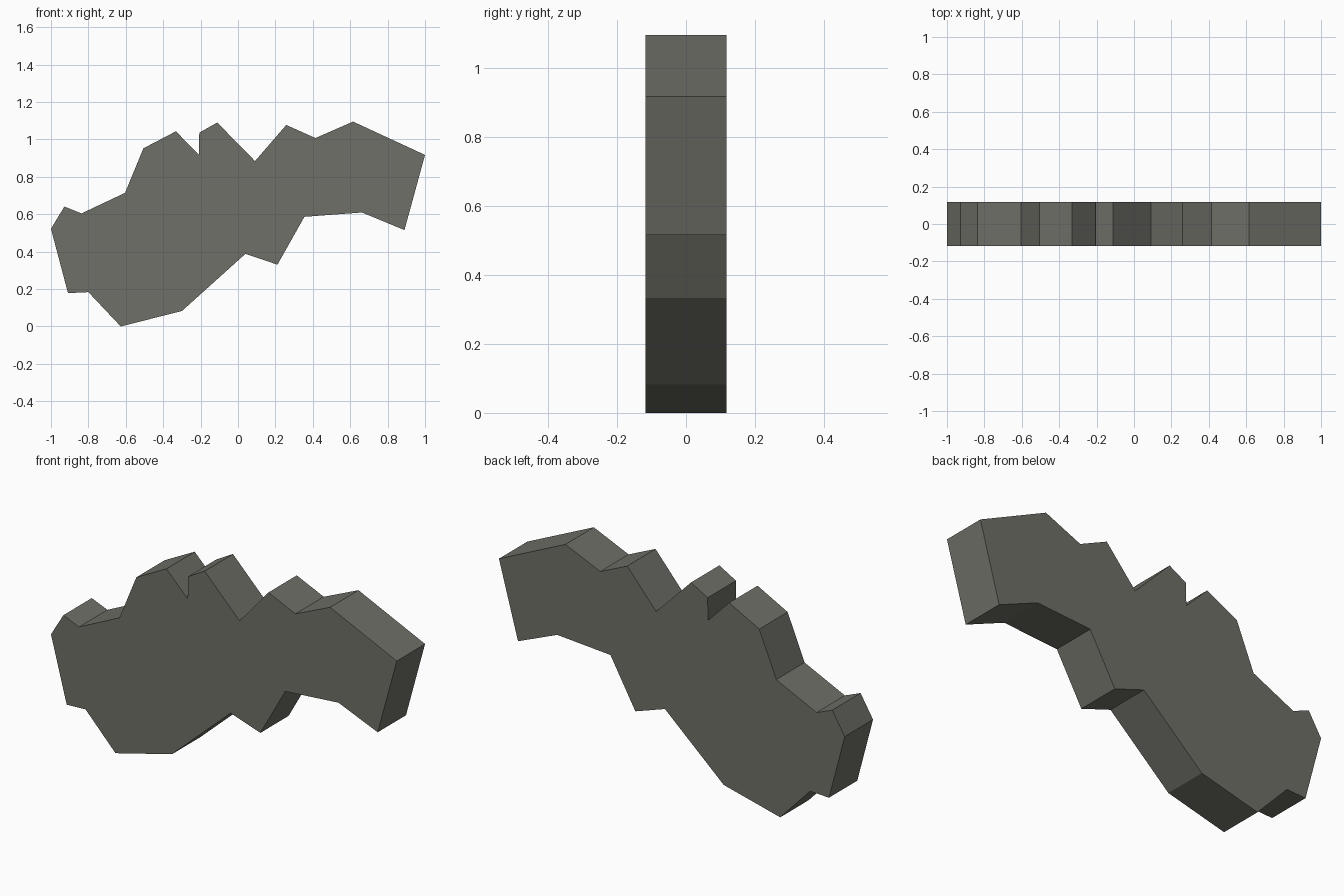
import bpy
import bmesh

cube = bpy.data.objects.get("Cube")
if cube:
    bpy.data.objects.remove(cube, do_unlink=True)

HALF_DEPTH = 0.117

# Outline of the slab in x and z, running along the top then back underneath
OUTLINE = [
    (-1.0, 0.522), (-0.928, 0.641), (-0.837, 0.604), (-0.604, 0.714),
    (-0.506, 0.952), (-0.332, 1.043), (-0.209, 0.918), (-0.207, 1.036),
    (-0.111, 1.09), (0.091, 0.884), (0.258, 1.077), (0.414, 1.007),
    (0.615, 1.095), (1.0, 0.917), (0.89, 0.515), (0.663, 0.609),
    (0.355, 0.586), (0.211, 0.33), (0.04, 0.388), (-0.3, 0.082),
    (-0.627, 0.0), (-0.8, 0.183), (-0.909, 0.178),
]

# Dull grey-green stone
stone = bpy.data.materials.new("grey_stone")
stone.use_nodes = True
colour = (0.155, 0.16, 0.135, 1)
stone.diffuse_color = colour
stone.node_tree.nodes["Principled BSDF"].inputs["Base Color"].default_value = colour

# Jagged rock slab: front outline extruded straight back
bm = bmesh.new()
front = bm.faces.new([bm.verts.new((x, -HALF_DEPTH, z)) for x, z in OUTLINE])
extruded = bmesh.ops.extrude_face_region(bm, geom=[front], use_keep_orig=True)
back = [v for v in extruded["geom"] if isinstance(v, bmesh.types.BMVert)]
bmesh.ops.translate(bm, verts=back, vec=(0, 2 * HALF_DEPTH, 0))
bmesh.ops.recalc_face_normals(bm, faces=bm.faces)

mesh = bpy.data.meshes.new("rock_slab")
bm.to_mesh(mesh)
bm.free()
mesh.materials.append(stone)
bpy.context.collection.objects.link(bpy.data.objects.new("rock_slab", mesh))
